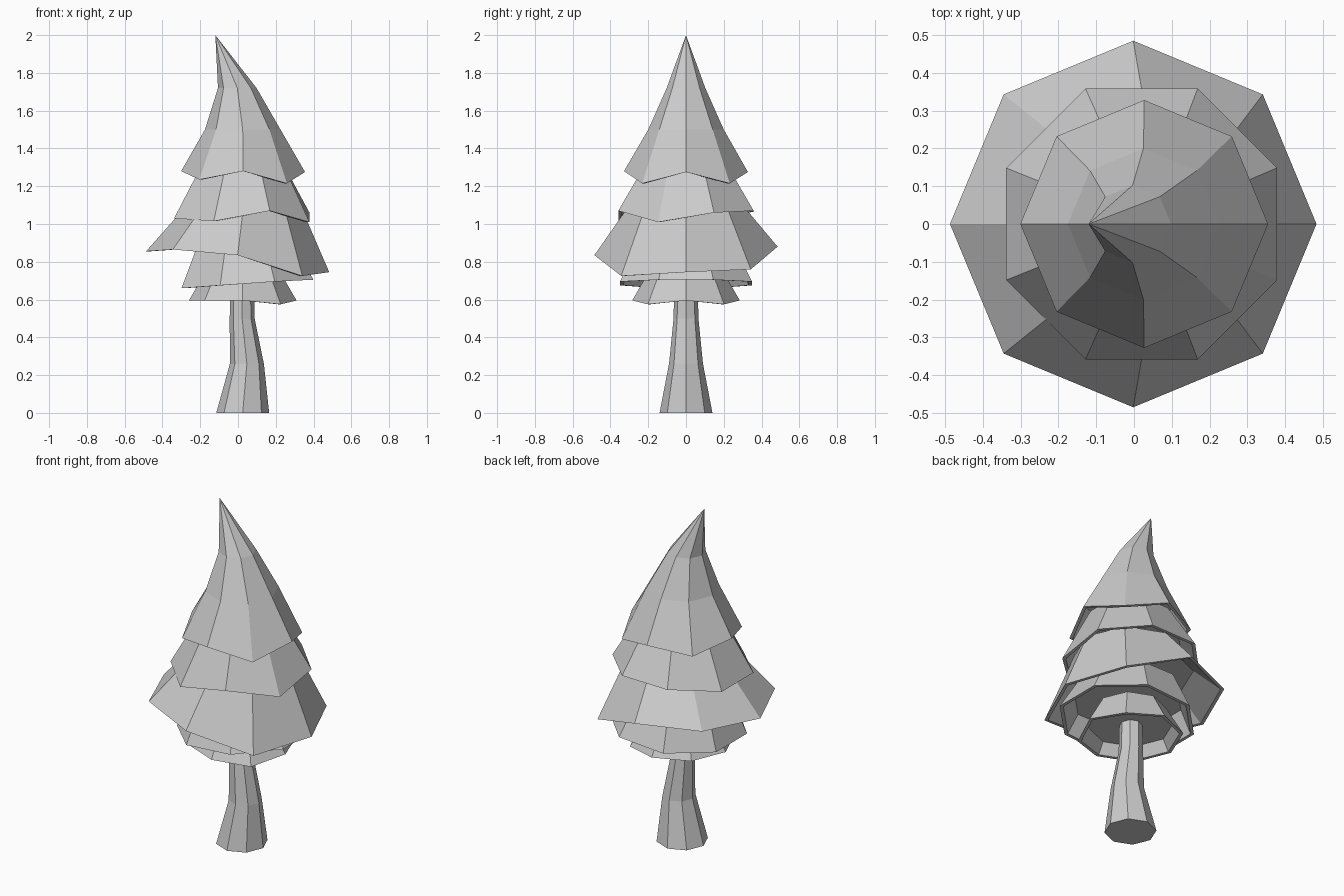
import bpy, bmesh, math

if "Cube" in bpy.data.objects:
    bpy.data.objects.remove(bpy.data.objects["Cube"])

grey = bpy.data.materials.new("light_grey")
grey.diffuse_color = (0.6, 0.6, 0.6, 1)
grey.use_nodes = True
grey.node_tree.nodes["Principled BSDF"].inputs["Base Color"].default_value = grey.diffuse_color


def ring(cx, radius, z, turn=0.0):
    """Eight points around (cx, 0); z is one height or eight heights."""
    zs = z if isinstance(z, (list, tuple)) else [z] * 8
    return [(cx + radius * math.cos(math.radians(45 * i + turn)),
             radius * math.sin(math.radians(45 * i + turn)), zs[i])
            for i in range(8)]


def loft(name, rings, tip=None):
    """Skin a stack of octagons, close the start, close or point the end."""
    bm = bmesh.new()
    loops = [[bm.verts.new(p) for p in r] for r in rings]
    for a, b in zip(loops, loops[1:]):
        for i in range(8):
            j = (i + 1) % 8
            bm.faces.new((a[i], a[j], b[j], b[i]))
    bm.faces.new(loops[0][::-1])
    if tip:
        top = bm.verts.new(tip)
        for i in range(8):
            bm.faces.new((loops[-1][i], loops[-1][(i + 1) % 8], top))
    else:
        bm.faces.new(loops[-1])
    bmesh.ops.recalc_face_normals(bm, faces=bm.faces)
    mesh = bpy.data.meshes.new(name)
    bm.to_mesh(mesh)
    bm.free()
    mesh.materials.append(grey)
    obj = bpy.data.objects.new(name, mesh)
    bpy.context.collection.objects.link(obj)


def tier(name, cx, radius, rim_z, upper, ceiling, turn=0.0, tip=None):
    """Hollow skirt of foliage: ceiling, inner wall, thin rim, outer wall."""
    inner_x, inner_r, inner_z = ceiling
    rings = [ring(inner_x, inner_r, inner_z, turn),
             ring(cx, radius - 0.02, rim_z, turn),
             ring(cx, radius, rim_z, turn)]
    rings += [ring(x, r, z, turn) for x, r, z in upper]
    loft(name, rings, tip)


# Bent trunk, flared at the foot
loft("trunk", [ring(0.025, 0.14, 0), ring(0.047, 0.09, 0.26),
               ring(0.022, 0.066, 0.5), ring(0.022, 0.062, 0.68)])

# Foliage tiers from the bottom up; rim heights run counter-clockwise from +x
tier("foliage_bottom", 0.025, 0.285,
     [0.595, 0.575, 0.595, 0.595, 0.595, 0.595, 0.595, 0.575],
     [(0.025, 0.19, 0.76)], (0.025, 0.23, 0.66))

tier("foliage_lower", 0.05, 0.378,
     [0.705, 0.695, 0.675, 0.66, 0.66, 0.675, 0.695, 0.705],
     [(0.04, 0.27, 0.9)], (0.045, 0.3, 0.8), 22.5)

tier("foliage_middle", -0.002, 0.485,
     [0.745, 0.76, 0.88, 0.87, 0.855, 0.865, 0.835, 0.725],
     [(0.03, 0.30, 1.1)], (0.025, 0.34, 0.98))

tier("foliage_upper", 0.02, 0.388,
     [1.06, 1.07, 1.065, 1.03, 1.03, 1.015, 1.07, 1.01],
     [(0.025, 0.225, 1.33)], (0.025, 0.28, 1.2), 22.5)

# Crown with its tip bent to one side
tier("foliage_crown", 0.027, 0.328,
     [1.275, 1.215, 1.275, 1.235, 1.28, 1.235, 1.28, 1.215],
     [(0.025, 0.2, 1.5), (-0.004, 0.102, 1.72)], (0.025, 0.235, 1.4),
     0, (-0.12, 0, 2.0))
